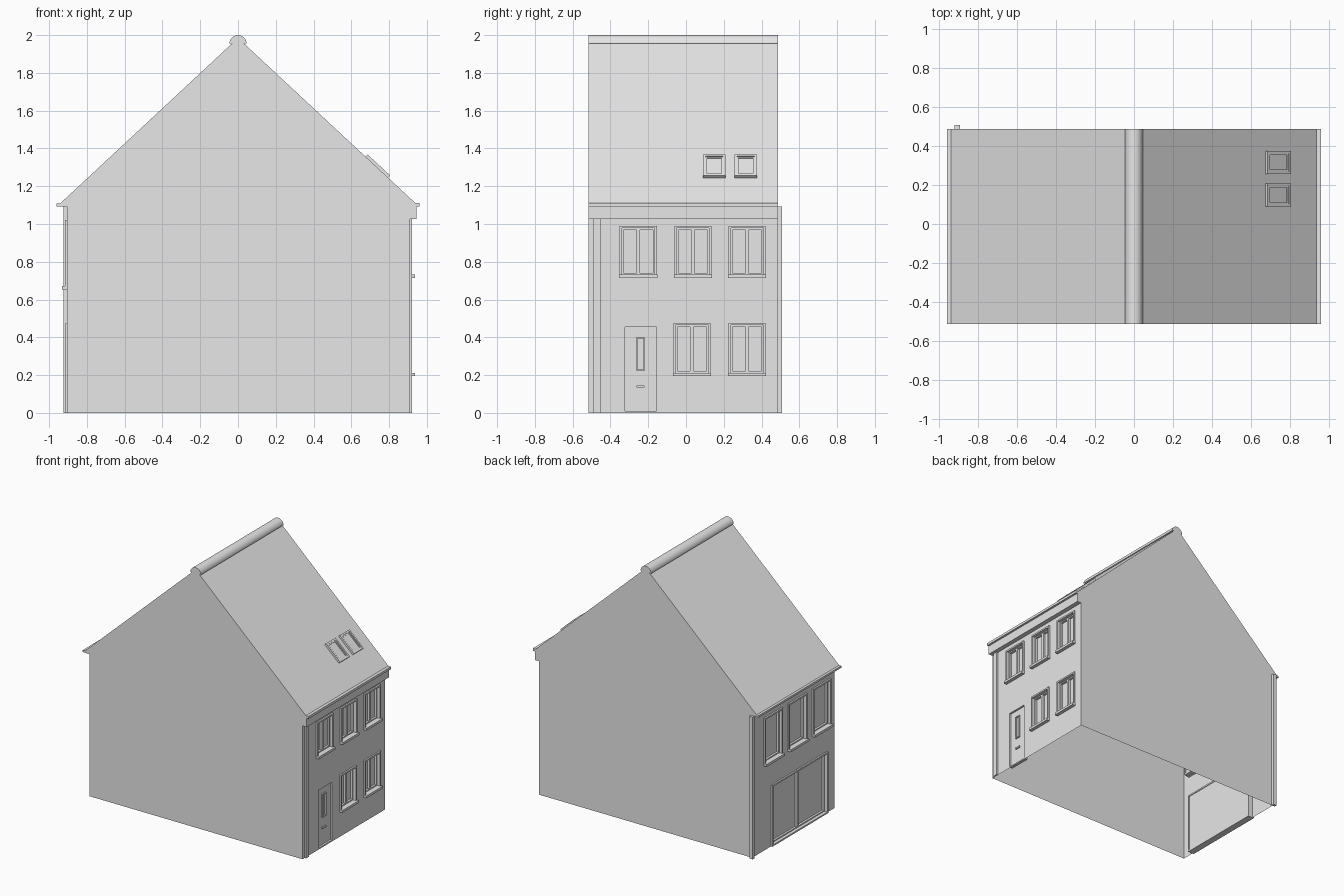
import bpy, bmesh, math
from mathutils import Matrix, Vector

if "Cube" in bpy.data.objects:
    bpy.data.objects.remove(bpy.data.objects["Cube"], do_unlink=True)

grey = bpy.data.materials.new("plain_grey")
grey.use_nodes = True
COLOUR = (0.8, 0.8, 0.8, 1)
grey.diffuse_color = COLOUR
grey.node_tree.nodes["Principled BSDF"].inputs["Base Color"].default_value = COLOUR

# Main dimensions
Y0, Y1 = -0.515, 0.488
FRONT_X, BACK_X = 0.91, -0.905
EAVE_X, EAVE_Z, RIDGE_Z = 0.942, 1.108, 1.985


def finish(name, bm):
    mesh = bpy.data.meshes.new(name)
    bm.to_mesh(mesh)
    bm.free()
    mesh.materials.append(grey)
    obj = bpy.data.objects.new(name, mesh)
    bpy.context.collection.objects.link(obj)
    return obj


def add_box(bm, xs, ys, zs):
    size = [abs(r[1] - r[0]) for r in (xs, ys, zs)]
    mid = [(r[0] + r[1]) / 2 for r in (xs, ys, zs)]
    bmesh.ops.create_cube(bm, size=1, matrix=Matrix.Translation(mid) @ Matrix.Diagonal(size + [1]))


def box(name, xs, ys, zs):
    bm = bmesh.new()
    add_box(bm, xs, ys, zs)
    return finish(name, bm)


def add_ring(bm, xs, ys, zs, bar):
    """Four bars around a rectangle in the y-z plane."""
    for z in ((zs[0], zs[0] + bar), (zs[1] - bar, zs[1])):
        add_box(bm, xs, ys, z)
    for y in ((ys[0], ys[0] + bar), (ys[1] - bar, ys[1])):
        add_box(bm, xs, y, (zs[0] + bar, zs[1] - bar))


def wall_with_openings(name, x, side, openings):
    """Sheet wall split along the opening edges, leaving the openings empty."""
    ys = sorted({Y0, Y1} | {v for ry, rz in openings for v in ry})
    zs = sorted({0, EAVE_Z} | {v for ry, rz in openings for v in rz})
    bm = bmesh.new()
    for a, b in zip(ys, ys[1:]):
        for c, d in zip(zs, zs[1:]):
            my, mz = (a + b) / 2, (c + d) / 2
            if any(r[0] < my < r[1] and q[0] < mz < q[1] for r, q in openings):
                continue
            loop = [(x, a, c), (x, b, c), (x, b, d), (x, a, d)][::side]
            bm.faces.new([bm.verts.new(p) for p in loop])
    bmesh.ops.remove_doubles(bm, verts=bm.verts, dist=1e-5)
    bmesh.ops.dissolve_limit(bm, angle_limit=0.01, verts=bm.verts, edges=bm.edges)
    return finish(name, bm)


def window(name, x, side, ys, zs, leaves, sill=True):
    """Outer frame, recessed glazed leaves and a projecting sill."""
    def depth(a, b):
        return (x + side * a, x + side * b)
    bm = bmesh.new()
    bar = 0.012
    add_ring(bm, depth(-0.04, 0.012), ys, zs, bar)
    inner_y, inner_z = (ys[0] + bar, ys[1] - bar), (zs[0] + bar, zs[1] - bar)
    step = (inner_y[1] - inner_y[0]) / leaves
    for i in range(leaves):
        leaf = (inner_y[0] + i * step, inner_y[0] + (i + 1) * step)
        add_ring(bm, depth(-0.035, -0.012), leaf, inner_z, 0.009)
    add_box(bm, depth(-0.035, -0.028), inner_y, inner_z)
    if sill:
        add_box(bm, depth(-0.005, 0.027), (ys[0] - 0.002, ys[1] + 0.002), (zs[0] - 0.006, zs[0] + 0.012))
    return finish(name, bm)


# Gable walls, one sheet at each end
for name, y, order in (("front_gable", Y0, 1), ("back_gable", Y1, -1)):
    bm = bmesh.new()
    outline = [(BACK_X, 0), (FRONT_X, 0), (FRONT_X, EAVE_Z), (EAVE_X, EAVE_Z),
               (0, RIDGE_Z), (-EAVE_X, EAVE_Z), (BACK_X, EAVE_Z)]
    bm.faces.new([bm.verts.new((x, y, z)) for x, z in outline[::order]])
    finish(name, bm)

# Roof slopes
for name, s in (("left_roof", 1), ("right_roof", -1)):
    bm = bmesh.new()
    loop = [(s * EAVE_X, Y0, EAVE_Z), (s * EAVE_X, Y1, EAVE_Z), (0, Y1, RIDGE_Z), (0, Y0, RIDGE_Z)]
    bm.faces.new([bm.verts.new(p) for p in loop[::s]])
    finish(name, bm)

# Half-round ridge cap
bm = bmesh.new()
arc = [(0.045 * math.cos(math.pi * i / 16), Y0, 1.955 + 0.045 * math.sin(math.pi * i / 16)) for i in range(17)]
cap = bm.faces.new([bm.verts.new(p) for p in arc])
ext = bmesh.ops.extrude_face_region(bm, geom=[cap], use_keep_orig=True)
bmesh.ops.translate(bm, vec=(0, Y1 - Y0, 0), verts=[v for v in ext["geom"] if isinstance(v, bmesh.types.BMVert)])
bmesh.ops.recalc_face_normals(bm, faces=bm.faces)
ridge = finish("ridge_cap", bm)
bpy.context.view_layer.objects.active = ridge
ridge.select_set(True)
bpy.ops.object.shade_smooth_by_angle(angle=math.radians(30))
ridge.select_set(False)

# Street side: door and windows
upper, lower = (0.72, 0.99), (0.2, 0.477)
street = [((-0.352, -0.154), upper), ((-0.061, 0.135), upper), ((0.225, 0.421), upper),
          ((-0.067, 0.13), lower), ((0.225, 0.421), lower)]
door_y, door_z = (-0.326, -0.154), (0.008, 0.459)
wall_with_openings("street_wall", FRONT_X, 1, street + [(door_y, door_z)])
for i, (ys, zs) in enumerate(street):
    window(f"street_window_{i + 1}", FRONT_X, 1, ys, zs, 2)

# Front door with a slim light and a letter slot
bm = bmesh.new()
add_ring(bm, (FRONT_X - 0.03, FRONT_X), door_y, door_z, 0.003)
add_box(bm, (FRONT_X - 0.03, FRONT_X - 0.015), door_y, door_z)
add_ring(bm, (FRONT_X - 0.015, FRONT_X - 0.005), (-0.263, -0.219), (0.222, 0.402), 0.007)
add_box(bm, (FRONT_X - 0.015, FRONT_X - 0.005), (-0.263, -0.219), (0.134, 0.146))
finish("front_door", bm)

# Garden side: upper windows and wide sliding doors
tall = (0.66, 1.02)
garden = [((0.13, 0.35), tall), ((-0.165, 0.055), tall), ((-0.46, -0.24), tall)]
slider = ((-0.42, 0.26), (0.0, 0.472))
wall_with_openings("garden_wall", BACK_X, -1, garden + [slider])
for i, (ys, zs) in enumerate(garden):
    window(f"garden_window_{i + 1}", BACK_X, -1, ys, zs, 1)
window("sliding_doors", BACK_X, -1, *slider, 2, sill=False)

# Gutters, fascia and downpipes
box("street_gutter", (FRONT_X, 0.961), (Y0, Y1), (1.093, 1.112))
box("street_fascia", (FRONT_X, 0.945), (Y0, Y1), (1.026, 1.093))
box("garden_gutter", (-0.961, BACK_X), (Y0, Y1), (1.093, 1.108))
box("street_downpipe", (FRONT_X, 0.922), (-0.49, -0.453), (0, 1.026))
box("garden_downpipe", (-0.924, -0.895), (Y1, 0.509), (0, 1.093))

# Roof lights, built flat and laid on the slope
slope = math.atan2(RIDGE_Z - EAVE_Z, EAVE_X)
mid_x = 0.735
mid_z = EAVE_Z + (EAVE_X - mid_x) * math.tan(slope)
for i, y in enumerate((0.149, 0.317)):
    bm = bmesh.new()
    half_y, half_u = 0.059, 0.082
    add_ring(bm, (-0.01, 0.016), (-half_y, half_y), (-half_u, half_u), 0.013)
    add_ring(bm, (-0.01, 0.011), (-half_y + 0.013, half_y - 0.013), (-half_u + 0.013, half_u - 0.013), 0.008)
    add_box(bm, (-0.01, 0.005), (-half_y + 0.01, half_y - 0.01), (-half_u + 0.01, half_u - 0.01))
    tilt = Matrix.Rotation(slope - math.pi / 2, 4, "Y")
    bmesh.ops.transform(bm, matrix=Matrix.Translation((mid_x, y, mid_z)) @ tilt, verts=bm.verts)
    finish(f"roof_light_{i + 1}", bm)
